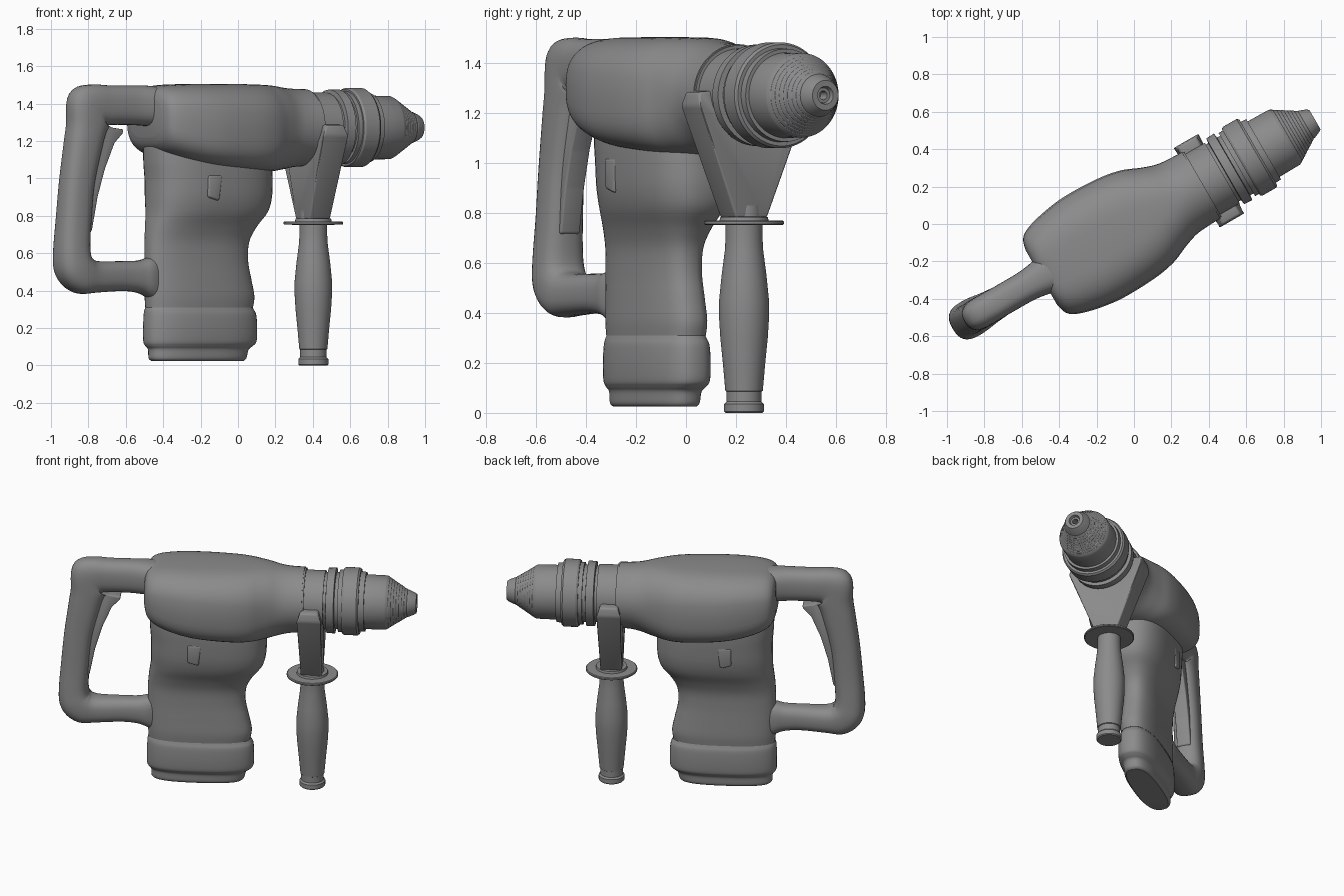
import bpy, bmesh
from math import cos, sin, pi, radians
from mathutils import Vector as V

TURN = radians(30)      # the tool points 30 degrees off the x axis
AXIS_Z = 1.272          # height of the hammer axis
U, W, Z = V((1, 0, 0)), V((0, 1, 0)), V((0, 0, 1))   # along, across, up
DARK = bpy.data.materials.new("dark_grey")
DARK.diffuse_color = (.26, .26, .26, 1)


def finish(name, bm, angle=35):
    bmesh.ops.recalc_face_normals(bm, faces=bm.faces)
    me = bpy.data.meshes.new(name)
    bm.to_mesh(me)
    bm.free()
    me.materials.append(DARK)
    ob = bpy.data.objects.new(name, me)
    bpy.context.collection.objects.link(ob)
    ob.rotation_euler.z = TURN
    bpy.ops.object.select_all(action='DESELECT')
    ob.select_set(True)
    bpy.context.view_layer.objects.active = ob
    bpy.ops.object.shade_smooth_by_angle(angle=radians(angle))
    return ob


def ring(c, a, b, n=2.0, count=48):
    """Superellipse ring with half-axis vectors a and b."""
    pts = []
    for i in range(count):
        t = 2 * pi * i / count
        x, y = cos(t), sin(t)
        sx = abs(x) ** (2 / n) * (1 if x >= 0 else -1)
        sy = abs(y) ** (2 / n) * (1 if y >= 0 else -1)
        pts.append(c + a * sx + b * sy)
    return pts


def loft(name, rings, angle=35):
    bm = bmesh.new()
    vs = [[bm.verts.new(p) for p in r] for r in rings]
    for r, s in zip(vs, vs[1:]):
        for i in range(len(r)):
            j = (i + 1) % len(r)
            bm.faces.new((r[i], r[j], s[j], s[i]))
    bm.faces.new(vs[0])
    bm.faces.new(vs[-1])
    return finish(name, bm, angle)


def smooth(rows, k=5):
    """Catmull-Rom interpolation through rows of section numbers."""
    out = []
    for i in range(len(rows) - 1):
        q = [rows[max(i - 1, 0)], rows[i], rows[i + 1], rows[min(i + 2, len(rows) - 1)]]
        for s in range(k):
            t = s / k
            out.append([b + .5 * t * (c - a + t * (2*a - 5*b + 4*c - d + t * (3*(b - c) + d - a)))
                        for a, b, c, d in zip(*q)])
    return out + [list(rows[-1])]


def lathe(name, profile, origin, axis, a, b):
    return loft(name, [ring(origin + axis * h, a * r, b * r, 2, 64) for h, r in profile], 25)


def prism(name, pts, half, place, bevel=.015):
    """Flat outline extruded symmetrically and bevelled."""
    bm = bmesh.new()
    lo = [bm.verts.new(place(p, -half)) for p in pts]
    hi = [bm.verts.new(place(p, half)) for p in pts]
    bm.faces.new(lo)
    bm.faces.new(hi)
    for i in range(len(pts)):
        j = (i + 1) % len(pts)
        bm.faces.new((lo[i], lo[j], hi[j], hi[i]))
    bmesh.ops.recalc_face_normals(bm, faces=bm.faces)
    bmesh.ops.bevel(bm, geom=bm.edges[:], offset=bevel, segments=3, affect='EDGES', profile=.5)
    return finish(name, bm)


# upper gear housing: u, half width, top z, bottom z, squareness
rows = [(-.572, .17, 1.44, 1.22, 2.8), (-.553, .228, 1.472, 1.175, 3.2), (-.505, .263, 1.493, 1.135, 3.6),
        (-.40, .293, 1.503, 1.095, 3.8), (-.25, .313, 1.505, 1.062, 3.8), (-.05, .307, 1.505, 1.04, 3.6),
        (.08, .284, 1.503, 1.033, 3.3), (.18, .243, 1.498, 1.037, 2.7), (.26, .216, 1.487, 1.048, 2.2),
        (.33, .208, 1.48, 1.06, 2), (.415, .205, 1.477, 1.067, 2)]
rings = []
for u, w, t, b, n in smooth(rows):
    r = ring(U * u + Z * ((t + b) / 2), W * w, Z * ((t - b) / 2), n)
    taper = .18 * min(1, max(0, (n - 2)))          # roof is narrower than the flanks
    for p in r:
        s = (p.z - (t + b) / 2) / ((t - b) / 2)
        p.y *= 1 - taper * max(0, s) ** 2
    rings.append(r)
loft("gear_housing", rings)

# motor body: z, centre u, half length, half width
body = [(.31, -.24, .318, .112), (.37, -.238, .324, .116), (.46, -.248, .316, .113),
        (.56, -.258, .306, .11), (.66, -.254, .308, .114), (.74, -.23, .325, .138),
        (.82, -.194, .35, .175), (.90, -.183, .36, .195), (1.0, -.182, .361, .203),
        (1.1, -.188, .362, .205), (1.25, -.19, .36, .2)]
base = [(.025, -.25, .275, .085), (.04, -.25, .29, .098), (.085, -.245, .298, .102),
        (.105, -.24, .318, .114), (.13, -.235, .333, .125), (.20, -.234, .335, .128),
        (.27, -.235, .331, .124), (.30, -.24, .322, .114), (.32, -.24, .31, .106)]
for name, part in (("motor_body", body), ("base_cap", base)):
    loft(name, [ring(U * c + Z * z, U * a, W * b, 2.6) for z, c, a, b in smooth(part)])

# brush cover latches on both flanks
prism("side_latches", [(-.30, .90), (-.23, .88), (-.21, 1.02), (-.30, 1.02)], .205,
      lambda p, h: U * p[0] + W * h + Z * p[1], .012)

# rear loop handle: u, z, tangent angle, half depth, half width
path = [(-.47, 1.38, 180, .105, .12), (-.56, 1.388, 180, .108, .1), (-.66, 1.392, 180, .106, .085),
        (-.80, 1.392, 181, .106, .083), (-.875, 1.39, 194, .116, .084), (-.922, 1.362, 226, .142, .085),
        (-.935, 1.28, 256, .112, .086), (-.957, 1.18, 261, .102, .086), (-.995, .98, 263, .091, .085),
        (-1.015, .78, 266, .09, .088), (-1.026, .62, 270, .092, .096), (-1.014, .53, 300, .102, .102),
        (-.96, .483, 338, .102, .099), (-.88, .474, 358, .085, .088), (-.72, .478, 360, .08, .075),
        (-.62, .475, 360, .086, .073), (-.56, .47, 360, .105, .074), (-.50, .46, 360, .125, .06)]
rings = []
for u, z, ang, d, w in smooth(path):
    t = radians(ang)
    rings.append(ring(U * u + Z * z, (U * -sin(t) + Z * cos(t)) * d, W * w, 2.6, 32))
loft("rear_handle", rings)

# switch trigger inside the loop
prism("trigger", [(-.96, 1.3), (-.83, 1.29), (-.80, 1.272), (-.73, 1.262), (-.735, 1.24), (-.785, 1.19),
                  (-.845, 1.05), (-.89, .9), (-.925, .72), (-.98, .7)], .045,
      lambda p, h: U * p[0] + W * h + Z * p[1], .008)

# chuck: clamp barrel, locking collar, grooved nose cone with bore
chuck = [(.36, .2), (.425, .2), (.425, .187), (.545, .187), (.545, .176), (.56, .176), (.563, .203),
         (.612, .205), (.615, .178), (.635, .178), (.635, .195), (.66, .195), (.66, .205),
         (.672, .212), (.755, .212), (.767, .203), (.767, .188), (.80, .186), (.80, .171), (.928, .169)]
for i in range(8):                                # fine rubber ribs
    h = .935 + i * .016
    r = .166 - i * .0102
    chuck += [(h, r), (h + .012, r - .007), (h + .014, r - .0102)]
chuck += [(1.066, .085), (1.10, .071), (1.117, .06), (1.117, .036), (1.10, .03), (1.10, .018), (1.05, .016)]
lathe("chuck", chuck, Z * AXIS_Z, U, W, Z)

# auxiliary side handle with its flange
grip = [(0, .074), (.006, .08), (.035, .08), (.045, .07), (.085, .07), (.088, .075), (.2, .085),
        (.3, .095), (.38, .1), (.45, .1), (.55, .09), (.65, .077), (.70, .074), (.752, .074),
        (.753, .155), (.757, .16), (.766, .16), (.77, .155), (.771, .098), (.785, .095), (.787, .072), (.83, .07)]
lathe("side_handle", grip, U * .465, Z, U, W)

# forked yoke that grips the barrel, ears rounded at the top
prism("handle_yoke", [(-.072, .78), (.072, .78), (.247, 1.23), (.24, 1.285), (.17, 1.29),
                      (.14, 1.18), (-.14, 1.18), (-.17, 1.29), (-.24, 1.285), (-.247, 1.23)], 1,
      lambda p, h: U * (.463 + h * (.066 + .018 * max(0, (p[1] - .78) / .5)
                                    - (.03 if p[1] > 1.25 else 0))) + W * p[0] + Z * p[1], .012)
